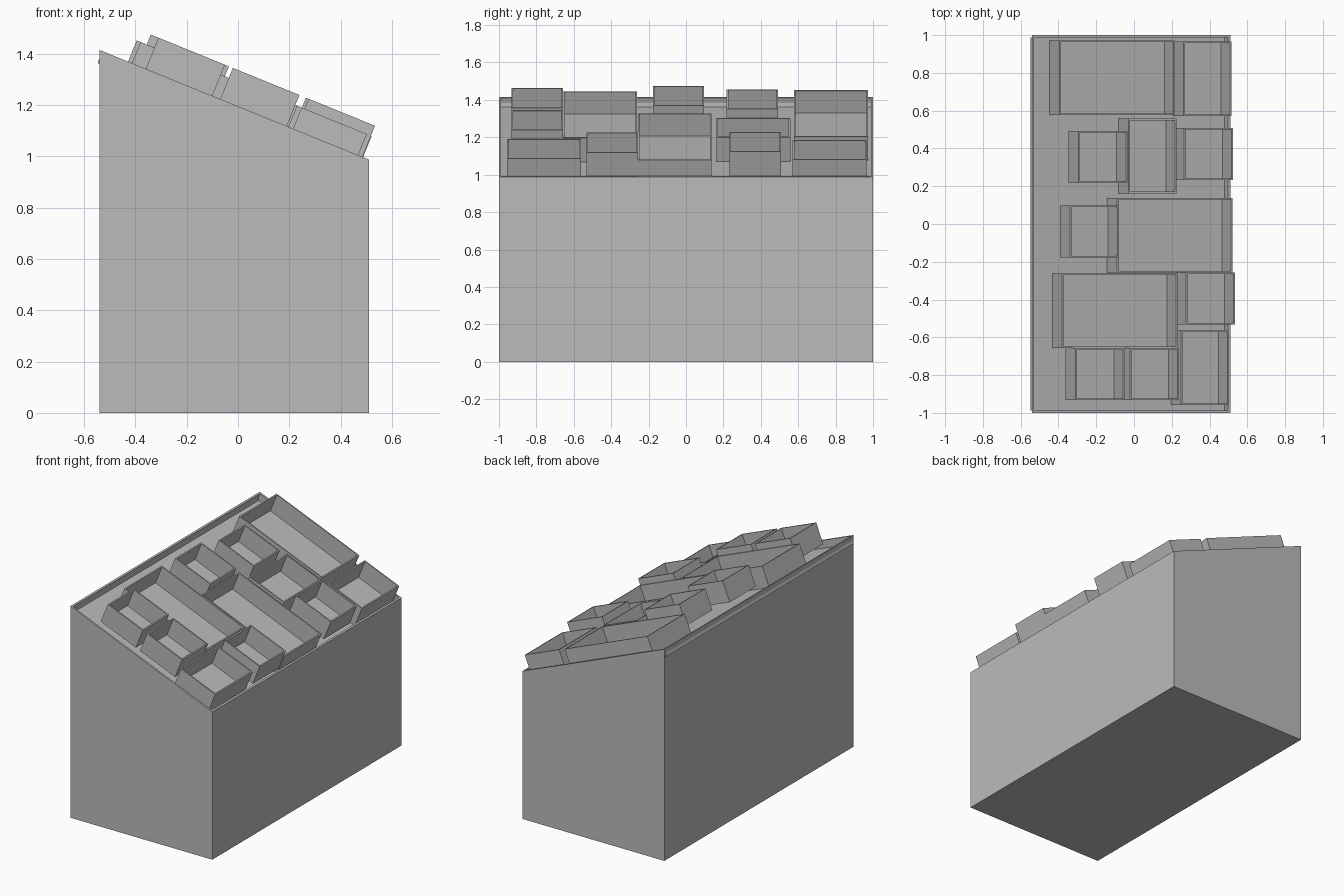
import bpy
import bmesh
import math
from mathutils import Matrix, Vector

cube = bpy.data.objects.get("Cube")
if cube:
    bpy.data.objects.remove(cube, do_unlink=True)

X0, X1, Z0, Z1 = -0.54, 0.51, 1.415, 0.988
SLOPE = math.atan2(Z0 - Z1, X1 - X0)
TILT = Matrix.Rotation(SLOPE, 4, "Y")
NORMAL = TILT @ Vector((0, 0, 1))
RECESS = 0.05

grey = bpy.data.materials.new("plain_grey")
grey.use_nodes = True
grey.diffuse_color = (0.5, 0.5, 0.5, 1)
grey.node_tree.nodes["Principled BSDF"].inputs["Base Color"].default_value = (0.5, 0.5, 0.5, 1)


def hollow(bm, wall, depth):
    """Sink a pocket into the topmost-facing face."""
    bm.normal_update()
    top = max(bm.faces, key=lambda f: f.normal.z)
    down = top.normal * -depth
    bmesh.ops.inset_region(bm, faces=[top], thickness=wall)
    bmesh.ops.inset_region(bm, faces=[top], thickness=0)
    bmesh.ops.translate(bm, verts=top.verts, vec=down)


def finish(bm, name):
    mesh = bpy.data.meshes.new(name)
    bmesh.ops.recalc_face_normals(bm, faces=bm.faces)
    bm.to_mesh(mesh)
    bm.free()
    mesh.materials.append(grey)
    ob = bpy.data.objects.new(name, mesh)
    bpy.context.collection.objects.link(ob)
    return ob


# Sloped stand with a shallow recess in its top
bm = bmesh.new()
profile = [(X0, 0), (X1, 0), (X1, Z1), (X0, Z0)]
side = bm.faces.new([bm.verts.new((x, -1, z)) for x, z in profile])
ext = bmesh.ops.extrude_face_region(bm, geom=[side], use_keep_orig=True)
bmesh.ops.translate(bm, vec=(0, 2, 0),
                    verts=[v for v in ext["geom"] if isinstance(v, bmesh.types.BMVert)])
bmesh.ops.recalc_face_normals(bm, faces=bm.faces)
hollow(bm, 0.017, RECESS)
finish(bm, "sloped_stand")


def tray(name, left, y, length, width, rise):
    """Open tray; left is its upper left rim edge, rise its rim above the stand."""
    height = 0.14
    bm = bmesh.new()
    bmesh.ops.create_cube(bm, size=1)
    bmesh.ops.scale(bm, vec=(length, width, height), verts=bm.verts)
    bmesh.ops.translate(bm, vec=(length / 2, 0, -height / 2), verts=bm.verts)
    hollow(bm, 0.012, 0.128)
    # Rim corner placed so that its distance to the sloped plane equals rise
    z = Z0 - math.tan(SLOPE) * (left - X0) + rise / NORMAL.z
    ob = finish(bm, name)
    ob.matrix_world = Matrix.Translation((left, y, z)) @ TILT


LARGE, MEDIUM, SMALL = (0.66, 0.395), (0.275, 0.395), (0.28, 0.275)
LOW, HIGH = 0.089, 0.131

for i, (x, y) in enumerate([(-0.395, 0.775), (-0.09, -0.06), (-0.38, -0.46)]):
    tray(f"large_tray_{i + 1}", x, y, *LARGE, LOW)

for i, (x, y) in enumerate([(0.262, 0.768), (-0.03, 0.36), (0.248, -0.76)]):
    tray(f"medium_tray_{i + 1}", x, y, *MEDIUM, LOW)

small_spots = [(-0.295, 0.355), (0.265, 0.37), (-0.34, -0.04),
               (0.275, -0.395), (-0.31, -0.795), (-0.02, -0.795)]
for i, (x, y) in enumerate(small_spots):
    tray(f"small_tray_{i + 1}", x, y, *SMALL, HIGH)
